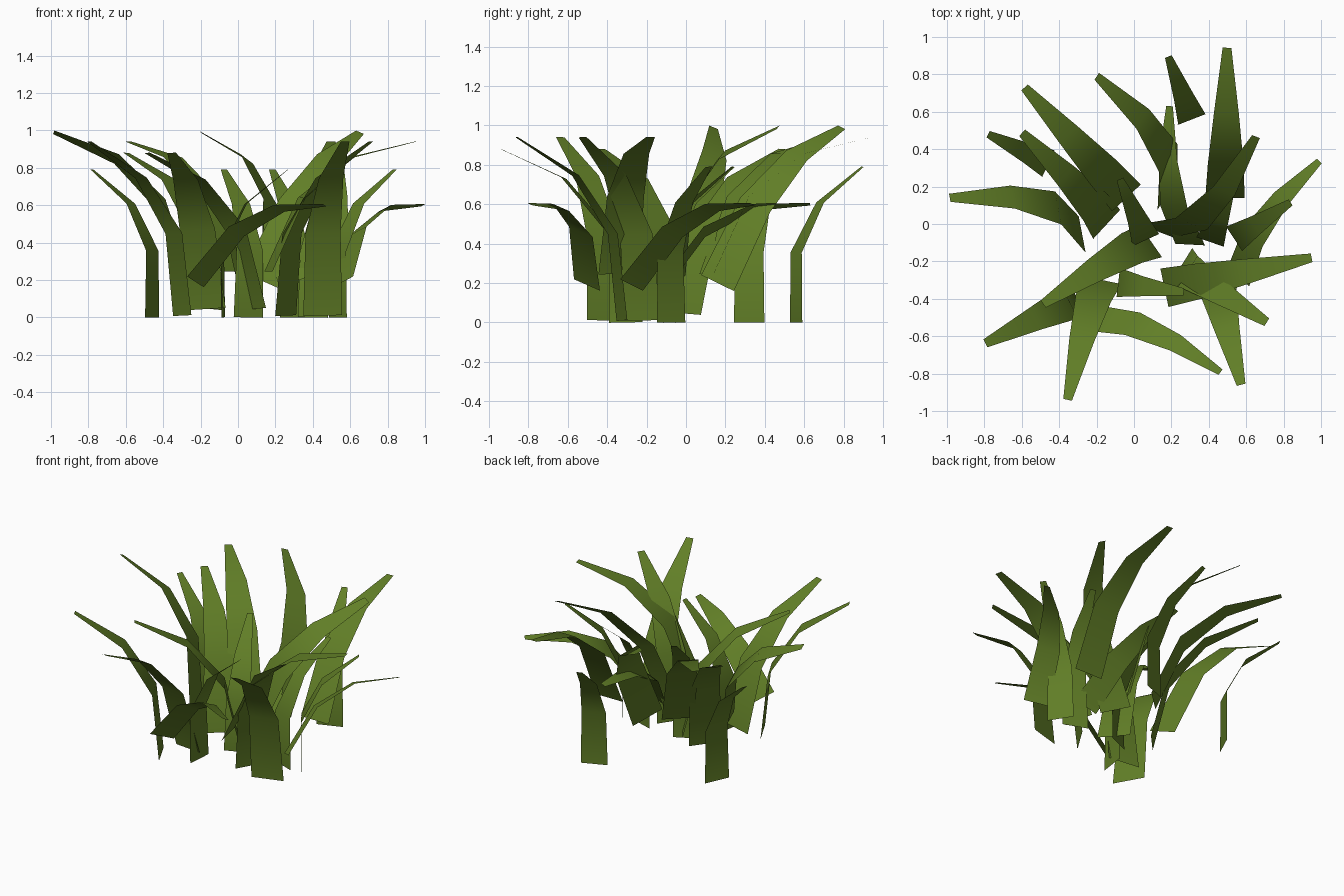
import bpy, math
from mathutils import Vector, Matrix

if "Cube" in bpy.data.objects:
    bpy.data.objects.remove(bpy.data.objects["Cube"])

green = bpy.data.materials.new("grass green")
green.diffuse_color = (0.12, 0.21, 0.02, 1)
green.use_nodes = True
green.node_tree.nodes["Principled BSDF"].inputs["Base Color"].default_value = green.diffuse_color

# One bent blade: (along chord, rise above chord, width), relative to chord length
PROFILE = [(0, 0, 0.198), (0.372, 0.17, 0.18), (0.70, 0.155, 0.125), (1, 0, 0.044)]

# Clump of seven blades: base centre, tip centre, direction across the blade
CLUMP = [
    ((-0.277, -0.056, 0.20), (-0.985, 0.14, 0.99), (-0.044, 0.206, -0.08)),
    ((0.30, -0.11, 0.19), (0.19, 0.63, 0.60), (-0.152, 0.0, -0.06)),
    ((-0.46, 0.32, 0.0), (-0.78, 0.48, 0.79), (0.07, 0.15, 0.0)),
    ((-0.04, 0.14, 0.245), (-0.585, 0.73, 0.94), (0.725, 0.688, 0.0)),
    ((0.255, -0.22, 0.01), (0.71, -0.525, 0.94), (0.115, 0.175, 0.015)),
    ((-0.17, -0.30, 0.045), (-0.355, -0.94, 0.88), (0.22, -0.054, 0.025)),
    ((0.055, -0.085, 0.0), (-0.075, 0.24, 0.79), (0.15, 0.07, 0.0)),
]


def make_blade(name, base, tip, across, placement):
    base, tip = Vector(base), Vector(tip)
    chord = tip - base
    size = chord.length
    u = chord.normalized()
    w = Vector(across)
    w = (w - u * w.dot(u)).normalized()
    n = w.cross(u)
    if n.z < 0:                      # bulge (and face) upward
        n, w = -n, -w
    verts = []
    for along, rise, width in PROFILE:
        c = base + size * (along * u + rise * n)
        half = w * (size * width / 2)
        verts += [placement @ (c - half), placement @ (c + half)]
    faces = [(i, i + 1, i + 3, i + 2) for i in (0, 2, 4)]
    # keep the faces on the upper side
    a, b, d = verts[0], verts[1], verts[2]
    if (b - a).cross(d - a).z < 0:
        faces = [f[::-1] for f in faces]
    mesh = bpy.data.meshes.new(name)
    mesh.from_pydata(verts, [], faces)
    mesh.materials.append(green)
    for p in mesh.polygons:
        p.use_smooth = True
    obj = bpy.data.objects.new(name, mesh)
    bpy.context.collection.objects.link(obj)


# The same clump is placed three times, turned about its first blade tip
pivot = Vector((-1.0, 0.14, 0))
for k, (x, y, turn) in enumerate([(-1.0, 0.14, 0), (-0.21, 0.80, -43.5), (0.66, 0.48, -121.2)]):
    place = (Matrix.Translation((x, y, 0)) @ Matrix.Rotation(math.radians(turn), 4, 'Z')
             @ Matrix.Translation(-pivot))
    for i, (base, tip, across) in enumerate(CLUMP):
        make_blade(f"grass_blade_{k + 1}_{i + 1}", base, tip, across, place)
